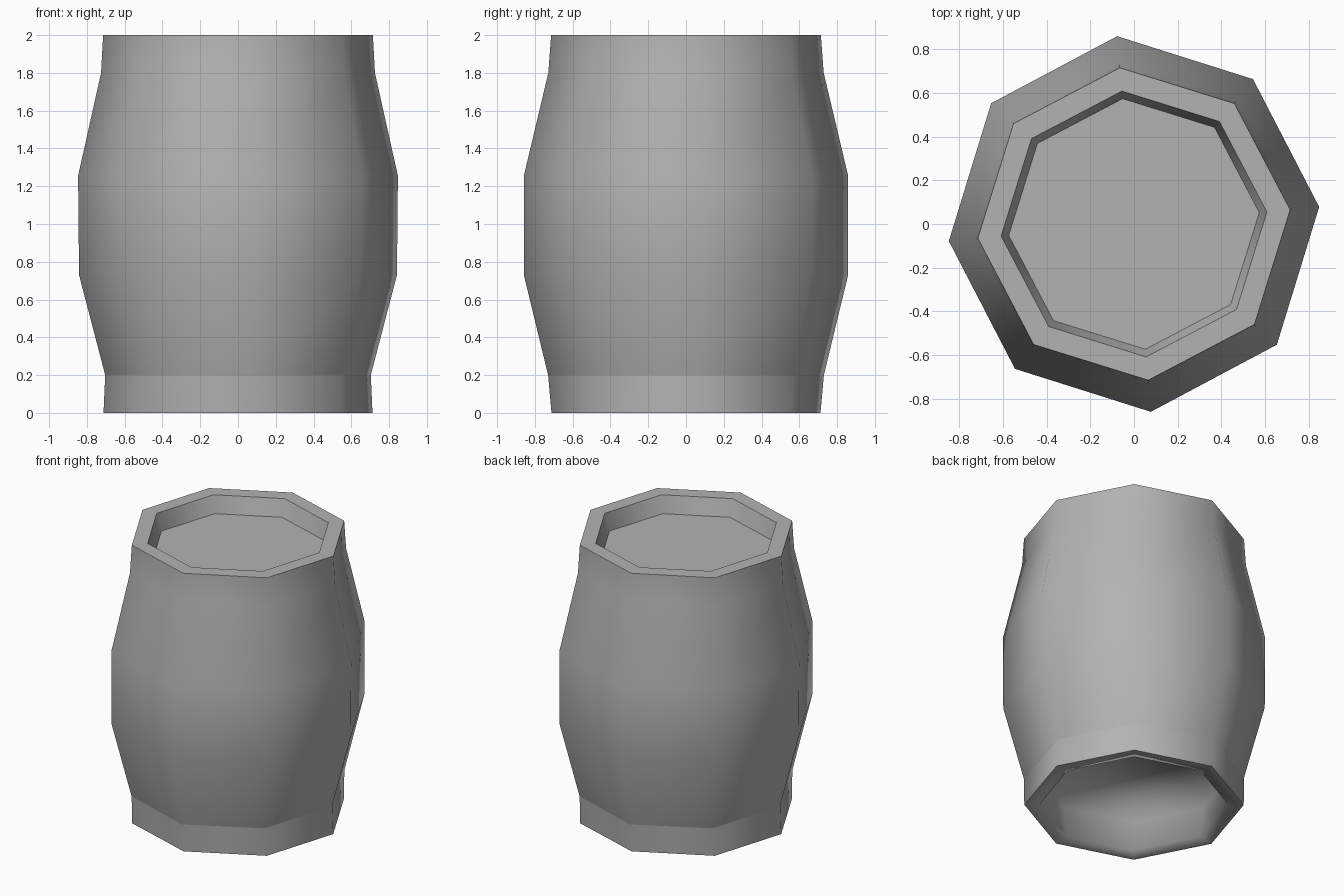
import bpy, bmesh, math

cube = bpy.data.objects.get("Cube")
if cube:
    bpy.data.objects.remove(cube, do_unlink=True)

SIDES = 8
TURN = math.radians(5.2)

grey = bpy.data.materials.new("plain grey")
grey.use_nodes = True
colour = (0.45, 0.45, 0.45, 1)
grey.diffuse_color = colour
grey.node_tree.nodes["Principled BSDF"].inputs["Base Color"].default_value = colour

# Profile from the underside recess, up the staves, to the sunken lid:
# radius along x, radius along y, height, crisp edge
PROFILE = [
    (0.64, 0.64, 0.24, False),
    (0.61, 0.61, 0.01, False),
    (0.715, 0.715, 0.0, True),
    (0.706, 0.733, 0.2, True),
    (0.845, 0.862, 0.73, False),
    (0.85, 0.862, 1.255, False),
    (0.728, 0.732, 1.8, False),
    (0.717, 0.717, 2.0, True),
    (0.61, 0.61, 2.0, True),
    (0.575, 0.575, 1.88, True),
]

# Barrel: one lathed octagonal shell
bm = bmesh.new()
rings = []
for rx, ry, z, crisp in PROFILE:
    ring = []
    for i in range(SIDES):
        a = TURN + math.tau * i / SIDES
        ring.append(bm.verts.new((rx * math.cos(a), ry * math.sin(a), z)))
    rings.append(ring)

for low, high in zip(rings, rings[1:]):
    for i in range(SIDES):
        j = (i + 1) % SIDES
        bm.faces.new((low[i], low[j], high[j], high[i]))

# Underside and lid caps
bm.faces.new(list(reversed(rings[0])))
bm.faces.new(rings[-1])

# Smooth staves with crisp hoop, rim and lid edges
for face in bm.faces:
    face.smooth = True
for ring, row in zip(rings, PROFILE):
    if row[3]:
        for i in range(SIDES):
            bm.edges.get((ring[i], ring[(i + 1) % SIDES])).smooth = False

mesh = bpy.data.meshes.new("barrel")
bm.to_mesh(mesh)
bm.free()
mesh.materials.append(grey)
barrel = bpy.data.objects.new("barrel", mesh)
bpy.context.collection.objects.link(barrel)
